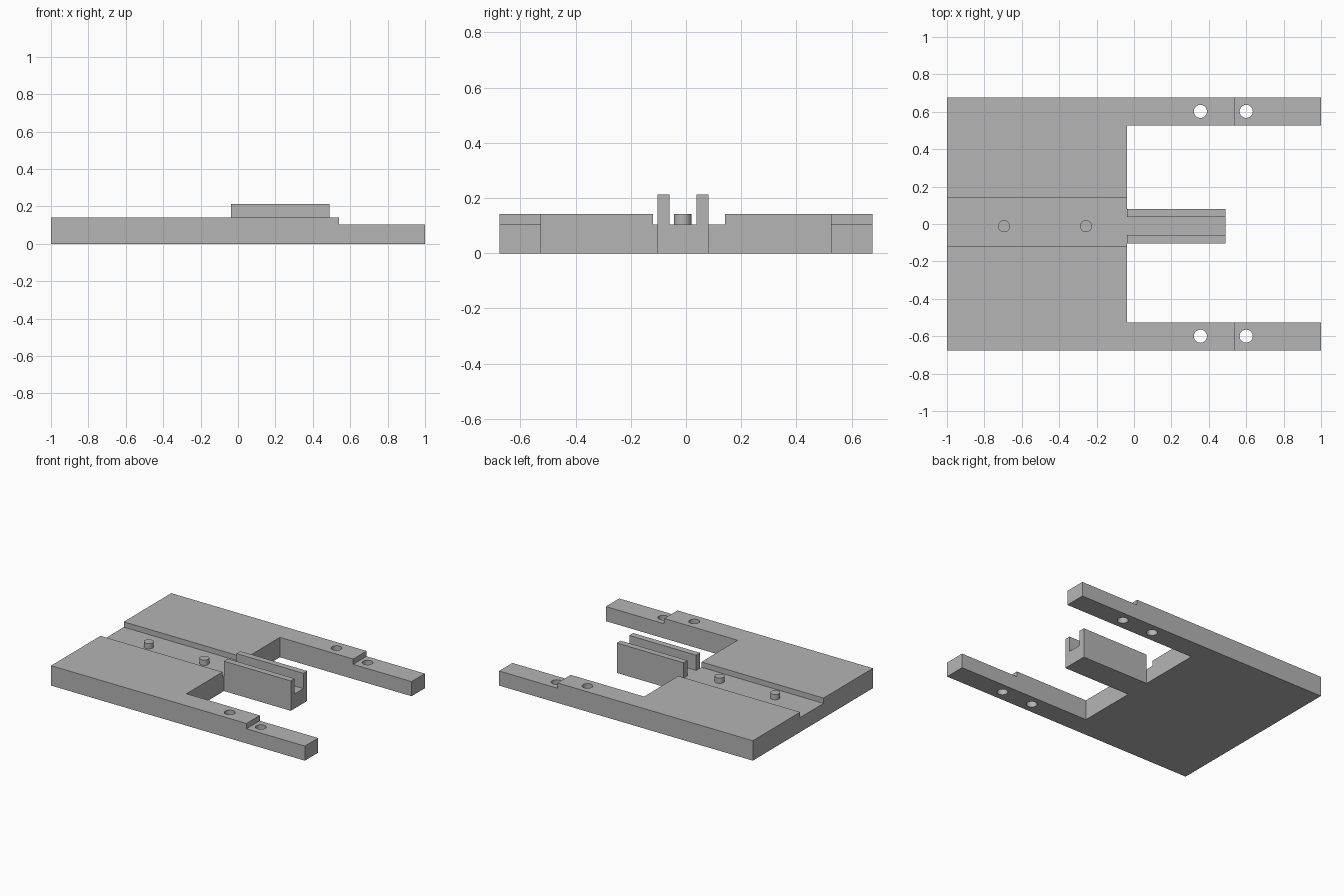
import bpy
import bmesh
from mathutils import Matrix

cube = bpy.data.objects.get("Cube")
if cube:
    bpy.data.objects.remove(cube, do_unlink=True)

grey = bpy.data.materials.new("plain grey")
grey.use_nodes = True
colour = (0.46, 0.46, 0.46, 1)
grey.diffuse_color = colour
grey.node_tree.nodes["Principled BSDF"].inputs["Base Color"].default_value = colour

TOP, STEP, RAIL_TOP = 0.142, 0.104, 0.213   # main heights
HALF, ARM_IN = 0.676, 0.526                 # half width, inner side of arms
NOTCH_X, RAIL_X = -0.038, 0.489             # notch back, rail end
RAIL_R, RAIL_L = -0.104, 0.081              # rail sides
PEG_Y = -0.012


def finish(name, bm):
    bmesh.ops.recalc_face_normals(bm, faces=bm.faces)
    mesh = bpy.data.meshes.new(name)
    bm.to_mesh(mesh)
    bm.free()
    mesh.materials.append(grey)
    obj = bpy.data.objects.new(name, mesh)
    bpy.context.collection.objects.link(obj)
    return obj


def prism(name, outline, z0, z1, open_bottom=False):
    """Extrude a flat outline upwards."""
    bm = bmesh.new()
    base = bm.faces.new([bm.verts.new((x, y, z0)) for x, y in outline])
    new = bmesh.ops.extrude_face_region(bm, geom=[base], use_keep_orig=True)["geom"]
    for v in new:
        if isinstance(v, bmesh.types.BMVert):
            v.co.z = z1
    if open_bottom:
        bmesh.ops.delete(bm, geom=[base], context="FACES_ONLY")
    return finish(name, bm)


def box(name, x0, x1, y0, y1, z0, z1, open_bottom=False):
    return prism(name, [(x0, y0), (x1, y0), (x1, y1), (x0, y1)], z0, z1, open_bottom)


def cylinder(name, x, y, r, z0, z1):
    bm = bmesh.new()
    bmesh.ops.create_cone(bm, cap_ends=True, segments=40, radius1=r, radius2=r,
                          depth=z1 - z0, matrix=Matrix.Translation((x, y, (z0 + z1) / 2)))
    return finish(name, bm)


def smooth(obj):
    bpy.ops.object.select_all(action="DESELECT")
    obj.select_set(True)
    bpy.context.view_layer.objects.active = obj
    bpy.ops.object.shade_smooth_by_angle()


# Base plate with two arms and the foot of the centre rail
body = prism("base_plate", [
    (-1, -HALF), (1, -HALF), (1, -ARM_IN), (NOTCH_X, -ARM_IN),
    (NOTCH_X, RAIL_R), (RAIL_X, RAIL_R), (RAIL_X, RAIL_L), (NOTCH_X, RAIL_L),
    (NOTCH_X, ARM_IN), (1, ARM_IN), (1, HALF), (-1, HALF)], 0, TOP)

# Centre channel, lowered arm ends and screw holes
cutters = [
    box("channel_cutter", -1.1, 0.52, -0.12, 0.142, STEP, 0.3),
    box("step_cutter", 0.54, 1.1, -0.8, 0.8, STEP, 0.3),
]
for y in (-0.6, 0.602):
    for x in (0.355, 0.6):
        cutters.append(cylinder("hole_cutter", x, y, 0.035, -0.1, 0.3))

smooth(body)
for cutter in cutters:
    cutter.hide_render = True
    mod = body.modifiers.new("cut", "BOOLEAN")
    mod.operation = "DIFFERENCE"
    mod.solver = "EXACT"
    mod.object = cutter
    bpy.ops.object.modifier_apply(modifier=mod.name)
    bpy.data.objects.remove(cutter, do_unlink=True)
smooth(body)

# Rail walls
box("right_rail_wall", NOTCH_X, RAIL_X, RAIL_R, -0.06, STEP, RAIL_TOP, True)
box("left_rail_wall", NOTCH_X, RAIL_X, 0.038, RAIL_L, STEP, RAIL_TOP, True)

# Locating pegs in the channel
for name, x in (("rear_peg", -0.695), ("middle_peg", -0.257)):
    smooth(cylinder(name, x, PEG_Y, 0.032, STEP, TOP))
